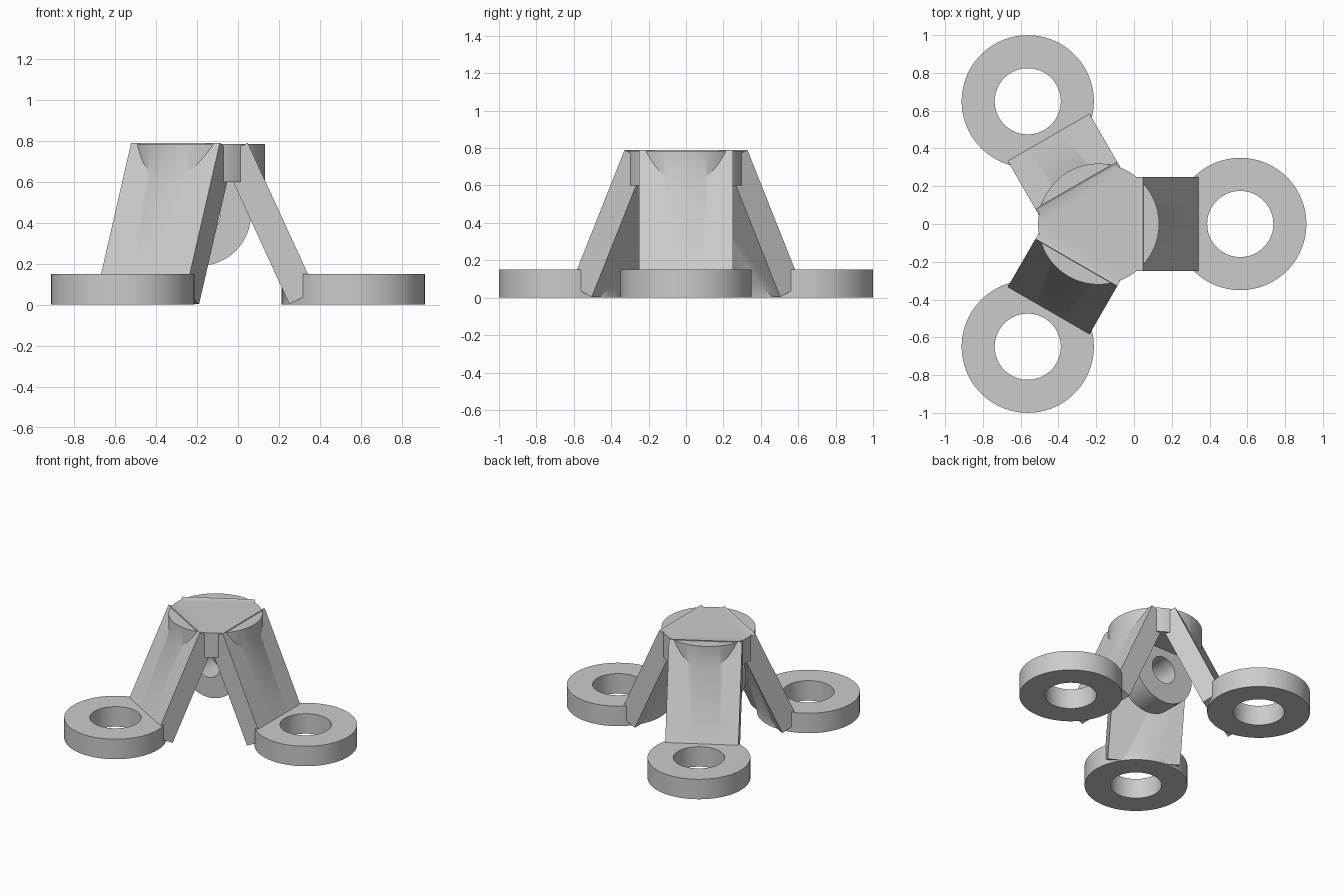
import bpy, bmesh, math
from mathutils import Matrix, Vector

if "Cube" in bpy.data.objects:
    bpy.data.objects.remove(bpy.data.objects["Cube"])

CX = -0.1875          # axis of the hub
SEG = 96

grey = bpy.data.materials.new("light_grey")
grey.diffuse_color = (0.6, 0.6, 0.6, 1)
grey.use_nodes = True
grey.node_tree.nodes["Principled BSDF"].inputs["Base Color"].default_value = grey.diffuse_color


def make_object(name, bm, matrix):
    bm.transform(matrix)
    bmesh.ops.recalc_face_normals(bm, faces=bm.faces[:])
    mesh = bpy.data.meshes.new(name)
    bm.to_mesh(mesh)
    bm.free()
    mesh.materials.append(grey)
    obj = bpy.data.objects.new(name, mesh)
    bpy.context.collection.objects.link(obj)
    return obj


def disc(name, r_out, height, matrix, r_in=0):
    """Solid disc or ring, standing on its local z = 0."""
    bm = bmesh.new()
    if r_in:
        pts = [(r_in, 0), (r_out, 0), (r_out, height), (r_in, height)]
        loops = [[bm.verts.new((r * math.cos(a), r * math.sin(a), z)) for r, z in pts]
                 for a in (2 * math.pi * i / SEG for i in range(SEG))]
        for i in range(SEG):
            p, q = loops[i], loops[(i + 1) % SEG]
            for j in range(4):
                k = (j + 1) % 4
                bm.faces.new((p[j], q[j], q[k], p[k]))
    else:
        bmesh.ops.create_cone(bm, cap_ends=True, segments=SEG, radius1=r_out, radius2=r_out,
                              depth=height, matrix=Matrix.Translation((0, 0, height / 2)))
    return make_object(name, bm, matrix)


def slanted_leg(name, matrix):
    """Slanted plank: side profile extruded across its width."""
    profile = [(0.235, 0.79), (0.5675, 0.066), (0.4375, 0.004), (0.105, 0.728)]
    bm = bmesh.new()
    face = bm.faces.new([bm.verts.new((x, -0.25, z)) for x, z in profile])
    ext = bmesh.ops.extrude_face_region(bm, geom=[face])
    verts = [g for g in ext["geom"] if isinstance(g, bmesh.types.BMVert)]
    bmesh.ops.translate(bm, verts=verts, vec=Vector((0, 0.5, 0)))
    return make_object(name, bm, matrix)


# Hub at the top
centre = Matrix.Translation((CX, 0, 0))
body = disc("tripod_bracket", 0.32, 0.185, centre @ Matrix.Translation((0, 0, 0.6)))

# Hanging eye under the hub, its hole running front to back
parts = [disc("hanging_eye", 0.25, 0.18,
              Matrix.Translation((CX, 0.09, 0.44)) @ Matrix.Rotation(math.pi / 2, 4, 'X'), 0.1)]

# Three legs with ring feet
for i in range(3):
    turn = centre @ Matrix.Rotation(math.radians(120 * i), 4, 'Z')
    parts.append(slanted_leg("leg_%d" % i, turn))
    parts.append(disc("ring_foot_%d" % i, 0.35, 0.15, turn @ Matrix.Translation((0.75, 0, 0)), 0.175))

# Weld everything into one solid
for part in parts:
    mod = body.modifiers.new("weld_" + part.name, 'BOOLEAN')
    mod.operation = 'UNION'
    mod.solver = 'EXACT'
    mod.object = part
bpy.context.view_layer.update()
welded = bpy.data.meshes.new_from_object(body.evaluated_get(bpy.context.evaluated_depsgraph_get()))
body.modifiers.clear()
body.data = welded
for part in parts:
    bpy.data.objects.remove(part)
welded.materials.clear()
welded.materials.append(grey)
for poly in welded.polygons:
    poly.material_index = 0

# Smooth round walls, sharp edges
bpy.context.view_layer.objects.active = body
body.select_set(True)
bpy.ops.object.shade_smooth_by_angle(angle=math.radians(30))
